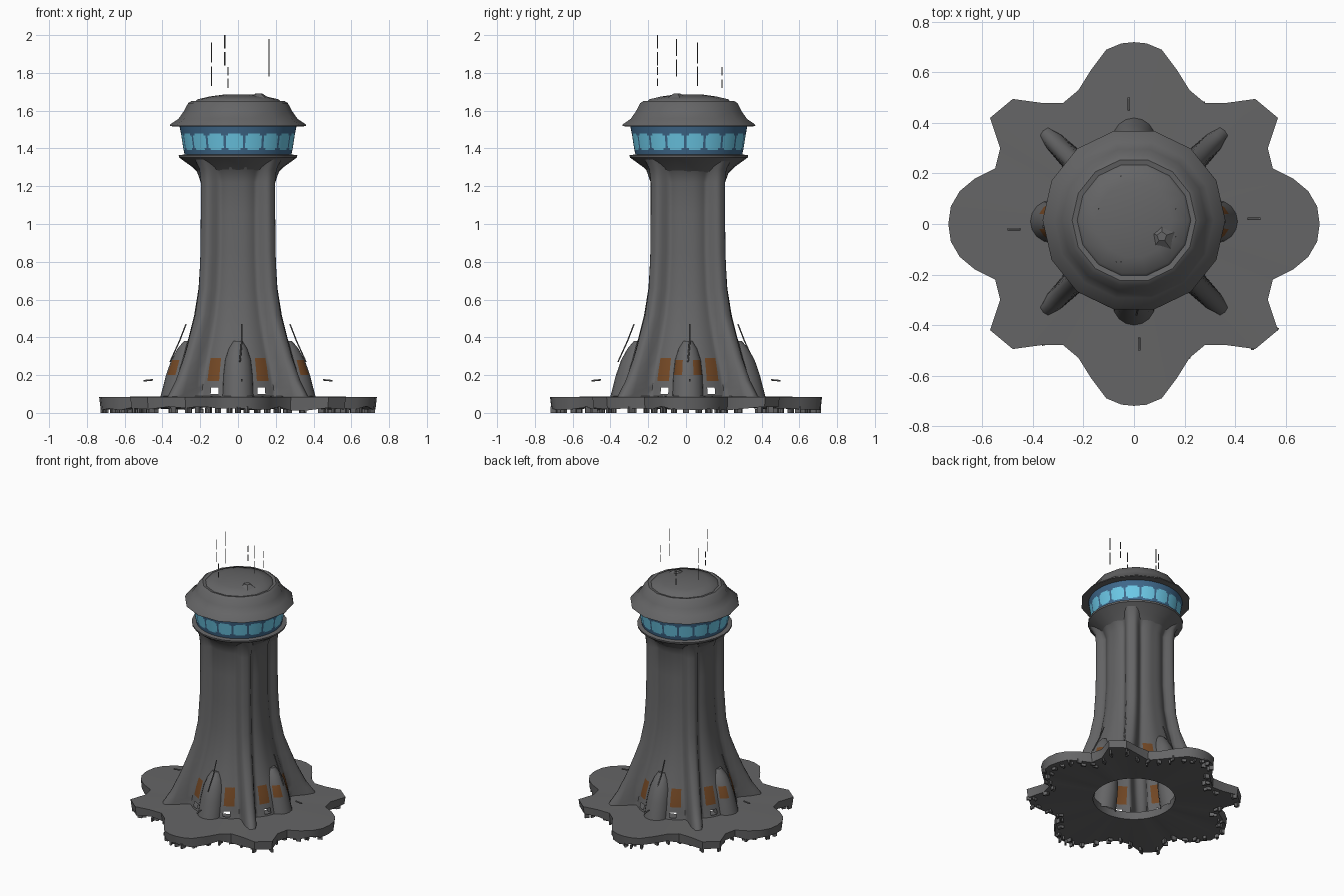
import bpy, bmesh, math, random
from mathutils import Vector, Matrix

random.seed(4)
cube = bpy.data.objects.get("Cube")
if cube:
    bpy.data.objects.remove(cube, do_unlink=True)


def material(name, rgb):
    m = bpy.data.materials.new(name)
    m.use_nodes = True
    m.diffuse_color = (*rgb, 1)
    m.node_tree.nodes["Principled BSDF"].inputs["Base Color"].default_value = (*rgb, 1)
    return m


GREY = material("dark grey stone", (0.13, 0.13, 0.133))
RUST = material("rust brown", (0.17, 0.064, 0.018))
BLUE = material("deep blue glass", (0.05, 0.14, 0.26))
CYAN = material("bright cyan glass", (0.16, 0.62, 0.85))


def finish(name, bm, mats, angle=35):
    bmesh.ops.recalc_face_normals(bm, faces=bm.faces)
    me = bpy.data.meshes.new(name)
    bm.to_mesh(me)
    bm.free()
    for m in mats:
        me.materials.append(m)
    for p in me.polygons:
        p.use_smooth = True
    me.set_sharp_from_angle(angle=math.radians(angle))
    ob = bpy.data.objects.new(name, me)
    bpy.context.collection.objects.link(ob)
    return ob


def lathe(name, rows, seg, mats, radius=None, shift=None, paint=None, cap=False, angle=35):
    """Stack rings; radius(row, a) shapes a ring, shift(z) moves it, paint(a, z) gives a
    face its colour, or None for a gap."""
    bm = bmesh.new()
    rings = []
    for row in rows:
        z = row[-1]
        off = shift(z) if shift else Vector((0, 0, 0))
        ring = []
        for i in range(seg):
            a = math.tau * i / seg
            r = radius(row, a) if radius else row[0]
            ring.append(bm.verts.new(Vector((r * math.cos(a), r * math.sin(a), z)) + off))
        rings.append(ring)
    for k in range(len(rows) - 1):
        for i in range(seg):
            j = (i + 1) % seg
            colour = paint(360 * (i + 0.5) / seg, (rows[k][-1] + rows[k + 1][-1]) / 2) if paint else 0
            if colour is not None:
                f = bm.faces.new((rings[k][i], rings[k][j], rings[k + 1][j], rings[k + 1][i]))
                f.material_index = colour
    if cap:
        bm.faces.new(rings[-1])
    return finish(name, bm, mats, angle)


# Scalloped base plate with a ragged lower edge and a round opening
quarter = [(0.735, 0), (0.725, 0.07), (0.69, 0.13), (0.63, 0.18), (0.55, 0.22), (0.53, 0.3),
           (0.57, 0.42), (0.48, 0.495), (0.37, 0.48), (0.28, 0.48), (0.22, 0.53),
           (0.17, 0.61), (0.11, 0.69), (0.05, 0.715)]
half = quarter + [(0, 0.72)] + [(-x, y) for x, y in quarter[:0:-1]]
outline = half + [(-x, -y) for x, y in half]
bm = bmesh.new()
loops = [[], [], [], []]
for x, y in outline:
    d = Vector((x, y, 0)).normalized() * 0.27
    loops[0].append(bm.verts.new((d.x, d.y, 0.09)))
    loops[1].append(bm.verts.new((x, y, 0.083)))
    loops[2].append(bm.verts.new((x * 0.99, y * 0.99, random.uniform(0.012, 0.035))))
    loops[3].append(bm.verts.new((d.x, d.y, 0.035)))
n = len(outline)
for k in range(4):
    for i in range(n):
        j = (i + 1) % n
        a, b = loops[k], loops[(k + 1) % 4]
        bm.faces.new((a[i], a[j], b[j], b[i]))
finish("base_plate", bm, [GREY])

# Broken crumbs hanging under the plate rim
bm = bmesh.new()
for x, y in outline:
    for _ in range(2):
        s = random.uniform(0.9, 0.98)
        h = random.uniform(0.02, 0.036)
        place = Matrix.Translation((x * s, y * s, h / 2)) @ Matrix.Rotation(random.random() * 3, 4, "Z")
        bmesh.ops.create_cube(bm, size=1, matrix=place @ Matrix.Diagonal((0.03, 0.012, h, 1)))
finish("rim_crumbs", bm, [GREY])

# Flared hollow trunk with four narrow diagonal ribs; rows are body radius, rib radius, height
trunk = [(0.365, 0.53, 0.05), (0.35, 0.5, 0.1), (0.342, 0.475, 0.135), (0.335, 0.45, 0.17),
         (0.32, 0.42, 0.23), (0.3, 0.39, 0.29), (0.265, 0.345, 0.4), (0.235, 0.3, 0.52),
         (0.212, 0.272, 0.66), (0.2, 0.26, 0.85), (0.2, 0.257, 1.05), (0.2, 0.257, 1.22),
         (0.225, 0.265, 1.29), (0.29, 0.3, 1.355)]


def ribbed(row, a):
    diagonal = abs(math.sin(2 * a))
    body = row[0] * (1 - 0.06 * diagonal ** 4 - 0.015 * math.cos(2 * a) ** 16)
    sideways = row[1] * math.sin((a % (math.pi / 2)) - math.pi / 4)
    return body + (row[1] - body) * math.exp(-(sideways / 0.055) ** 4)


def vents(a, z):
    to_axis = abs((a + 45) % 90 - 45)
    if 0.1 < z < 0.135 and 18 < to_axis < 25:
        return None
    return int(0.17 < z < 0.29 and 17.5 < to_axis < 30)


lathe("trunk", trunk, 144, [GREY, RUST], ribbed, paint=vents, angle=60).location.y = 0.01

# Sloping buttress pods at the foot of each side
pod_rows = [(0.085, 0.07), (0.08, 0.2), (0.07, 0.28), (0.05, 0.34), (0.025, 0.38)]


def pod_patch(a, z):
    return int(0.2 < z < 0.28 and 22 < abs((a + 180) % 360 - 180) < 68)


for i, side in enumerate(("left", "back", "right", "front")):
    pod = lathe(side + "_pod", pod_rows, 16, [GREY, RUST],
                shift=lambda z: Vector((0.345 - 0.22 * z, 0, 0)), cap=True, angle=50,
                paint=pod_patch if side in ("left", "right") else None)
    pod.rotation_euler.z = i * math.pi / 2
    pod.location.y = 0.01


def rod(name, points, thick):
    cu = bpy.data.curves.new(name, "CURVE")
    cu.dimensions = "3D"
    cu.bevel_depth = thick
    cu.bevel_resolution = 1
    cu.use_fill_caps = True
    sp = cu.splines.new("POLY")
    sp.points.add(len(points) - 1)
    for p, co in zip(sp.points, points):
        p.co = (*co, 1)
    cu.materials.append(GREY)
    ob = bpy.data.objects.new(name, cu)
    bpy.context.collection.objects.link(ob)
    return ob


# Thin cable and loose sliver above each pod
for i, side in enumerate(("left", "back", "right", "front")):
    cable = rod(side + "_cable", [(0.275, 0.02, 0.47), (0.31, 0.02, 0.38), (0.36, 0.01, 0.27)], 0.004)
    sliver = rod(side + "_sliver", [(0.45, 0.02, 0.175), (0.5, 0.02, 0.17)], 0.005)
    for ob in (cable, sliver):
        ob.rotation_euler.z = i * math.pi / 2

# Collar, window band and roof
lathe("collar", [(0.2, 1.26), (0.24, 1.3), (0.312, 1.352), (0.314, 1.364), (0.27, 1.37)], 24,
      [GREY]).location.y = 0.015


def panes(a, z):
    # Rounded panes: the thin top and bottom rows are narrower
    margin = 2 if 1.402 < z < 1.468 else 4
    return int(1.39 < z < 1.48 and margin < (a + 3.75) % 20 < 20 - margin)


lathe("window_band", [(0.282, 1.365), (0.288, 1.392), (0.29, 1.402), (0.3, 1.468), (0.302, 1.478),
                      (0.31, 1.52)], 144, [BLUE, CYAN], paint=panes).location.y = 0.015

roof = [(0.29, 1.515), (0.362, 1.518), (0.358, 1.528), (0.315, 1.557), (0.287, 1.597),
        (0.264, 1.64), (0.245, 1.652), (0.225, 1.648), (0.215, 1.66), (0.15, 1.675), (0.07, 1.686)]
lathe("roof", roof, 14, [GREY], cap=True, angle=40).location.y = 0.015

# Small raised hatch on the roof
bm = bmesh.new()
bmesh.ops.create_cone(bm, cap_ends=True, segments=5, radius1=0.07, radius2=0.02, depth=0.03,
                      matrix=Matrix.Translation((0.11, -0.05, 1.675)))
finish("roof_hatch", bm, [GREY])

# Broken antenna masts
masts = [(-0.14, 0.06, 1.73, 1.96), (-0.07, -0.15, 1.84, 2.0), (-0.052, -0.15, 1.73, 1.83),
         (0.165, -0.05, 1.78, 1.98), (0.165, 0.06, 1.78, 1.9), (-0.052, 0.19, 1.72, 1.83)]
for i, (x, y, low, high) in enumerate(masts):
    mid = (low + high) / 2
    rod(f"antenna_{i}_lower", [(x, y, low), (x, y, mid - 0.01)], 0.003)
    rod(f"antenna_{i}_upper", [(x, y, mid + 0.01), (x, y, high)], 0.003)
